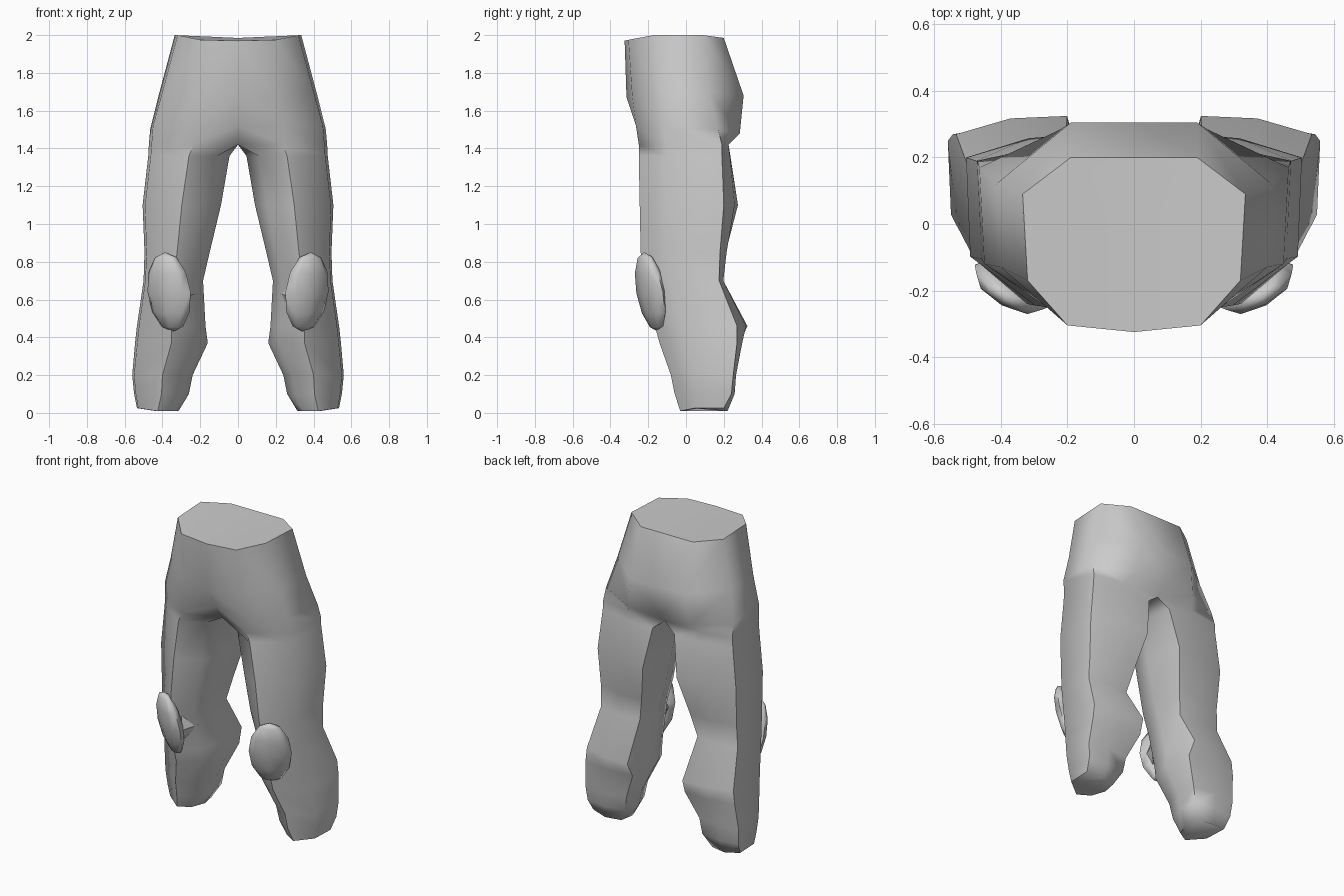
import bpy, bmesh, math
from mathutils import Matrix, Vector

cube = bpy.data.objects.get("Cube")
if cube:
    bpy.data.objects.remove(cube, do_unlink=True)

grey = bpy.data.materials.new("plain grey")
grey.use_nodes = True
colour = (0.6, 0.6, 0.6, 1)
grey.diffuse_color = colour
grey.node_tree.nodes["Principled BSDF"].inputs["Base Color"].default_value = colour


def finish(bm, name, angle):
    """Turn a left half into a mirrored, smooth-shaded object."""
    bmesh.ops.recalc_face_normals(bm, faces=bm.faces)
    mesh = bpy.data.meshes.new(name)
    bm.to_mesh(mesh)
    bm.free()
    mesh.materials.append(grey)
    obj = bpy.data.objects.new(name, mesh)
    bpy.context.collection.objects.link(obj)
    bpy.ops.object.select_all(action='DESELECT')
    obj.select_set(True)
    bpy.context.view_layer.objects.active = obj
    bpy.ops.object.shade_smooth_by_angle(angle=math.radians(angle))
    mirror = obj.modifiers.new("mirror", 'MIRROR')
    mirror.use_clip = True
    return obj


def leg_ring(z, inner, outer, front, back_out, back_in, crotch=False):
    """Seven-sided leg section, from the inner front round the outside."""
    w, d = outer - inner, back_out - front
    pts = [(inner + .15 * w, front + .2 * d), (inner + .5 * w, front),
           (outer - .03 * w, front + .33 * d), (outer, back_out),
           (inner + .55 * w, (back_out + back_in) / 2 + .02),
           (inner + .08 * w, back_in), (inner, front + .6 * d)]
    if crotch:  # the inner points meet on the centre line
        for i in (0, 5, 6):
            pts[i] = (0, pts[i][1])
    return [Vector((x, y, z)) for x, y in pts]


def bridge(bm, a, b, closed):
    n = len(b) if closed else len(a) - 1
    for i in range(n):
        j = (i + 1) % len(b)
        bm.faces.new((a[i], a[j], b[j], b[i]))


# Trousers: half sections of the hips, front centre to back centre
hips = [
    [(0, -.325, 1.97), (.2, -.305, 1.975), (.32, -.17, 2), (.335, .09, 2),
     (.19, .2, 1.985), (0, .2, 1.985)],
    [(0, -.315, 1.67), (.2, -.285, 1.68), (.4, -.13, 1.7), (.415, .12, 1.7),
     (.19, .305, 1.68), (0, .305, 1.68)],
    [(0, -.23, 1.52), (.24, -.265, 1.52), (.45, -.12, 1.52), (.465, .17, 1.5),
     (.22, .285, 1.48), (0, .27, 1.48)],
]
# Legs: height, inner x, outer x, front y, outer back y, inner back y
legs = [
    (1.36, .045, .475, -.25, .19, .235),
    (1.1, .09, .505, -.245, .2, .275),
    (.85, .15, .495, -.24, .18, .21),
    (.7, .185, .5, -.215, .175, .18),
    (.46, .172, .535, -.165, .27, .325),
    (.37, .16, .545, -.14, .27, .285),
    (.2, .24, .56, -.08, .25, .24),
    (.1, .26, .55, -.06, .24, .235),
    (.01, .315, .535, -.03, .2, .2),
]
bm = bmesh.new()
rings = [[bm.verts.new(p) for p in ring] for ring in hips]
bm.faces.new(rings[0])
rings.append([bm.verts.new(p) for p in
              leg_ring(1.42, 0, .472, -.25, .19, .22, crotch=True)])
rings += [[bm.verts.new(p) for p in leg_ring(*row)] for row in legs]
for k in range(len(rings) - 1):
    bridge(bm, rings[k], rings[k + 1], closed=k >= len(hips))
for v in rings[-1][2:4]:  # cuffs rise a little on the outside
    v.co.z += .015
bm.faces.new(rings[-1])
finish(bm, "trousers", 65)

# Knee pads: flattened domes turned outward, leaning forward at the top
bm = bmesh.new()
turn = Matrix.Rotation(.5, 4, 'Z') @ Matrix.Rotation(.2, 4, 'X')
place = Matrix.Translation((.365, -.185, .64)) @ turn
bmesh.ops.create_uvsphere(bm, u_segments=8, v_segments=6, radius=1,
                          matrix=place @ Matrix.Diagonal((.13, .055, .215, 1)))
finish(bm, "knee_pads", 80)

# Small pointed tabs on the inner edge of each pad
bm = bmesh.new()
tip = bm.verts.new((.22, -.09, .63))
base = [bm.verts.new(p) for p in
        ((.27, -.21, .62), (.29, -.17, .72), (.31, -.12, .63), (.29, -.17, .53))]
bm.faces.new(base)
for i in range(4):
    bm.faces.new((base[i], base[(i + 1) % 4], tip))
finish(bm, "knee_pad_tabs", 30)
